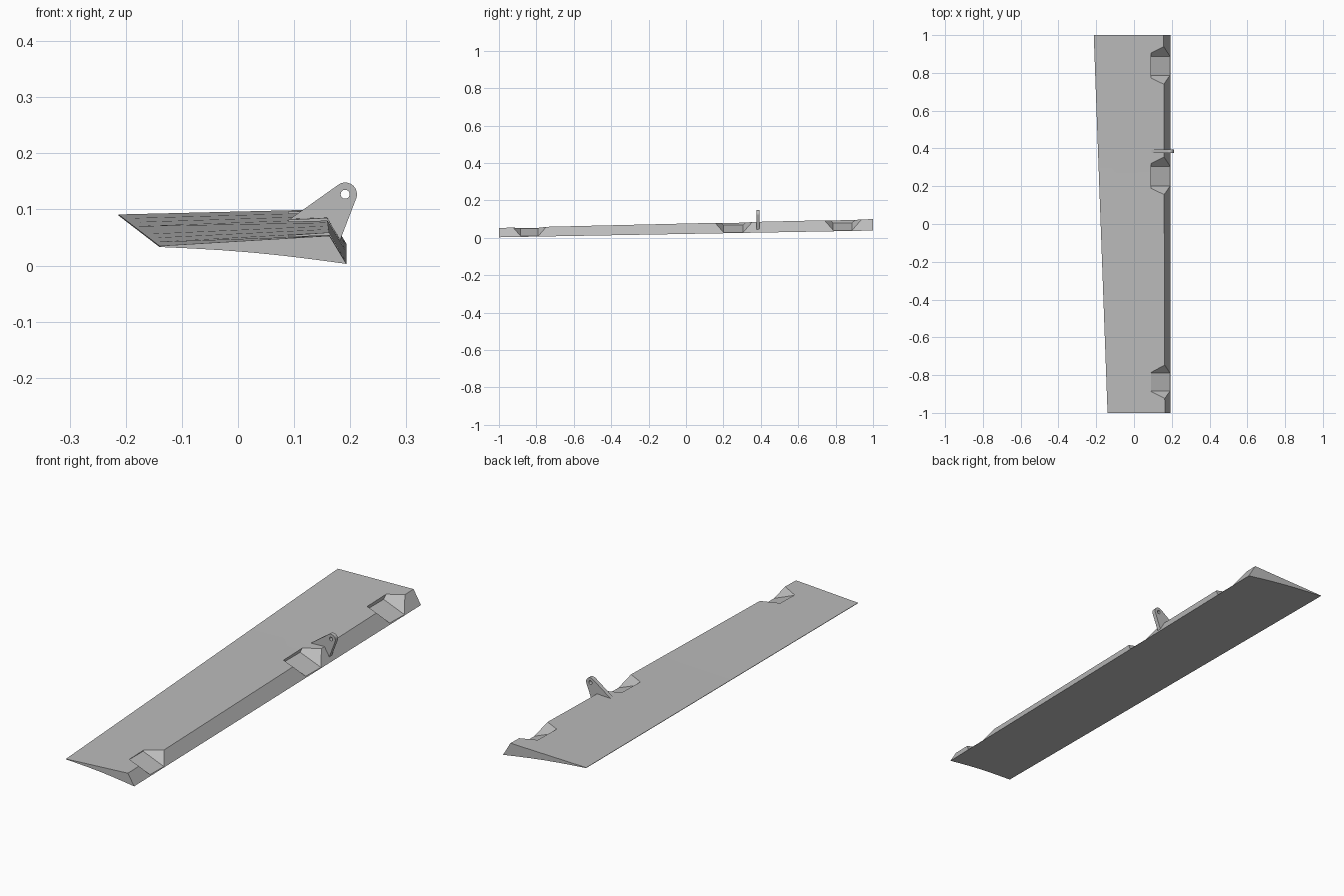
import bpy, bmesh, math
from mathutils import Vector

cube = bpy.data.objects.get("Cube")
if cube:
    bpy.data.objects.remove(cube, do_unlink=True)

grey = bpy.data.materials.new("plain grey")
grey.use_nodes = True
grey.diffuse_color = (0.5, 0.5, 0.5, 1)
grey.node_tree.nodes["Principled BSDF"].inputs["Base Color"].default_value = (0.5, 0.5, 0.5, 1)


def make_object(name, bm):
    bmesh.ops.recalc_face_normals(bm, faces=bm.faces)
    mesh = bpy.data.meshes.new(name)
    bm.to_mesh(mesh)
    bm.free()
    mesh.materials.append(grey)
    obj = bpy.data.objects.new(name, mesh)
    bpy.context.collection.objects.link(obj)
    return obj


def loft(name, rings):
    """Skin a list of closed rings and cap both ends."""
    bm = bmesh.new()
    loops = [[bm.verts.new(p) for p in ring] for ring in rings]
    for a, b in zip(loops, loops[1:]):
        for i in range(len(a)):
            j = (i + 1) % len(a)
            bm.faces.new((a[i], a[j], b[j], b[i]))
    bm.faces.new(loops[0])
    bm.faces.new(loops[-1])
    return make_object(name, bm)


def cut(obj, cutter):
    mod = obj.modifiers.new("cut", "BOOLEAN")
    mod.operation = "DIFFERENCE"
    mod.solver = "EXACT"
    mod.object = cutter
    bpy.ops.object.select_all(action="DESELECT")
    bpy.context.view_layer.objects.active = obj
    obj.select_set(True)
    bpy.ops.object.modifier_apply(modifier=mod.name)
    bpy.data.objects.remove(cutter, do_unlink=True)


def corners(y):
    """Trailing edge, upper and lower leading edge at a span position."""
    t = (y + 1) / 2
    return (Vector((-0.14 - 0.073 * t, y, 0.033 + 0.056 * t)),
            Vector((0.163 - 0.006 * t, y, 0.053 + 0.047 * t)),
            Vector((0.193, y, 0.003 + 0.036 * t)))


# Tapered, twisted flap with a slightly hollow underside
def section(y, steps=6):
    tail, upper, lower = corners(y)
    ring = [tail + Vector((0, 0, 0.002)), upper]
    for i in range(steps + 1):
        f = i / steps
        p = lower.lerp(tail, f)
        p.z += 0.005 * math.sin(math.pi * f)
        ring.append(p)
    return ring


flap = loft("flap", [section(-1 + 0.25 * i) for i in range(9)])

# Flared hinge notches in the leading edge
INNER, OUTER, RISE = 0.09, 0.26, 0.1
for y0, y1, step in ((-0.885, -0.79, 0.002), (0.2, 0.305, 0.011), (0.787, 0.887, 0.014)):
    tail, upper, lower = corners((y0 + y1) / 2)
    f = (INNER - tail.x) / (upper.x - tail.x)
    z_in = tail.lerp(upper, f).z - step
    slope = (lower.z + 0.003 - z_in) / (lower.x - INNER)
    z_out = z_in + slope * (OUTER - INNER)
    rings = []
    for h in (0, RISE):
        a, b = y0 - 1.15 * h, y1 + 1.15 * h
        rings.append([(INNER, a, z_in + h), (OUTER, a, z_out + h),
                      (OUTER, b, z_out + h), (INNER, b, z_in + h)])
    cut(flap, loft("notch_cutter", rings))

# Control horn: rounded lever plate with a pin hole
HORN_Y, HALF = 0.385, 0.009
EYE = Vector((0.191, 0.127))
outline = [(0.09, 0.081), (0.15, 0.07), (0.182, 0.045)]
for i in range(15):
    a = math.radians(-20 + 150 * i / 14)
    outline.append((EYE.x + 0.021 * math.cos(a), EYE.y + 0.021 * math.sin(a)))
horn = loft("control_horn", [[(x, HORN_Y + s * HALF, z) for x, z in outline] for s in (-1, 1)])

pin = [(EYE.x + 0.008 * math.cos(math.tau * i / 24), EYE.y + 0.008 * math.sin(math.tau * i / 24))
       for i in range(24)]
cut(horn, loft("pin_cutter", [[(x, HORN_Y + s * 0.05, z) for x, z in pin] for s in (-1, 1)]))

# Smooth the curved surfaces and keep edges crisp
for obj in (flap, horn):
    bpy.ops.object.select_all(action="DESELECT")
    bpy.context.view_layer.objects.active = obj
    obj.select_set(True)
    bpy.ops.object.shade_smooth_by_angle(angle=math.radians(25))
